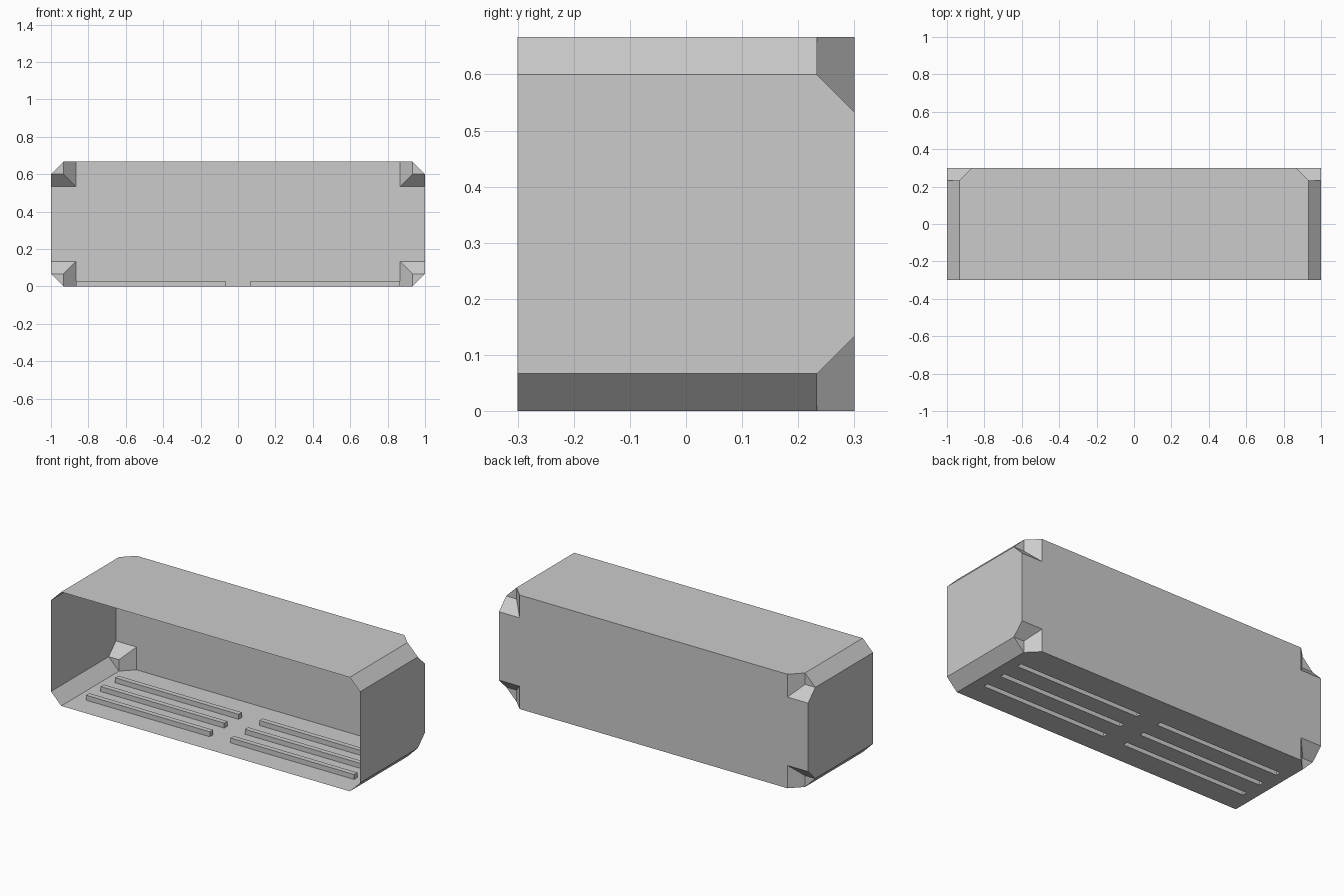
import bpy, bmesh
from mathutils import Vector

if "Cube" in bpy.data.objects:
    bpy.data.objects.remove(bpy.data.objects["Cube"])

W, D, H, C = 1.0, 0.3, 1 / 3, 1 / 15   # half width, half depth, half height, chamfer
Y = D - C                              # where the corner notches start

# One quarter of the open-fronted shell (right half, upper half)
N = (W - C, Y, H - C)                  # inner point of the notch
A, B, E = (W - C, Y, H), (W - 2 * C, D, H), (W - 2 * C, D, H - 2 * C)
F, G = (W, D, H - 2 * C), (W, Y, H - C)
A0, G0 = (W - C, -D, H), (W, -D, H - C)
quarter = [
    [(0, -D, H), A0, A, B, (0, D, H)],                      # roof
    [A0, G0, G, A],                                         # long chamfer
    [(W, -D, 0), (W, D, 0), F, G, G0],                      # side
    [(0, D, 0), (0, D, H), B, E, F, (W, D, 0)],             # back
    [E, F, G, N], [E, B, A, N], [N, A, G],                  # corner notch
]

bm = bmesh.new()
for sx in (1, -1):
    for sz in (1, -1):
        for face in quarter:
            bm.faces.new([bm.verts.new((x * sx, y, H + z * sz)) for x, y, z in face])
bmesh.ops.remove_doubles(bm, verts=bm.verts[:], dist=1e-4)
bmesh.ops.dissolve_limit(bm, angle_limit=0.01, verts=bm.verts[:], edges=bm.edges[:])
bmesh.ops.recalc_face_normals(bm, faces=bm.faces[:])
roof = max(bm.faces, key=lambda f: f.calc_center_median().z)
if roof.normal.z < 0:
    bmesh.ops.reverse_faces(bm, faces=bm.faces[:])


def floor_faces():
    return [f for f in bm.faces if all(v.co.z < 1e-4 for v in f.verts)]


# Pressed grooves in the floor: two columns of three, raised inside
slot_y = [(y, y + 0.03) for y in (-0.165, -0.032, 0.102)]
slot_x = [(-W + 2 * C, -C), (C, W - 2 * C)]
cuts = [(x, (1, 0, 0)) for s in slot_x for x in s] + [(y, (0, 1, 0)) for s in slot_y for y in s]
for pos, axis in cuts:
    fs = floor_faces()
    geom = list({e for f in fs for e in f.edges} | {v for f in fs for v in f.verts}) + fs
    bmesh.ops.bisect_plane(bm, geom=geom, plane_co=Vector(axis) * pos, plane_no=axis, dist=1e-5)


def is_slot(f):
    c = f.calc_center_bounds()
    return any(a < c.x < b for a, b in slot_x) and any(a < c.y < b for a, b in slot_y)


slots = [f for f in floor_faces() if is_slot(f)]
raised = bmesh.ops.extrude_discrete_faces(bm, faces=slots)["faces"]
bmesh.ops.translate(bm, verts=[v for f in raised for v in f.verts], vec=(0, 0, 0.029))

mesh = bpy.data.meshes.new("open_casing")
bm.to_mesh(mesh)
bm.free()
bpy.context.collection.objects.link(bpy.data.objects.new("open_casing", mesh))
